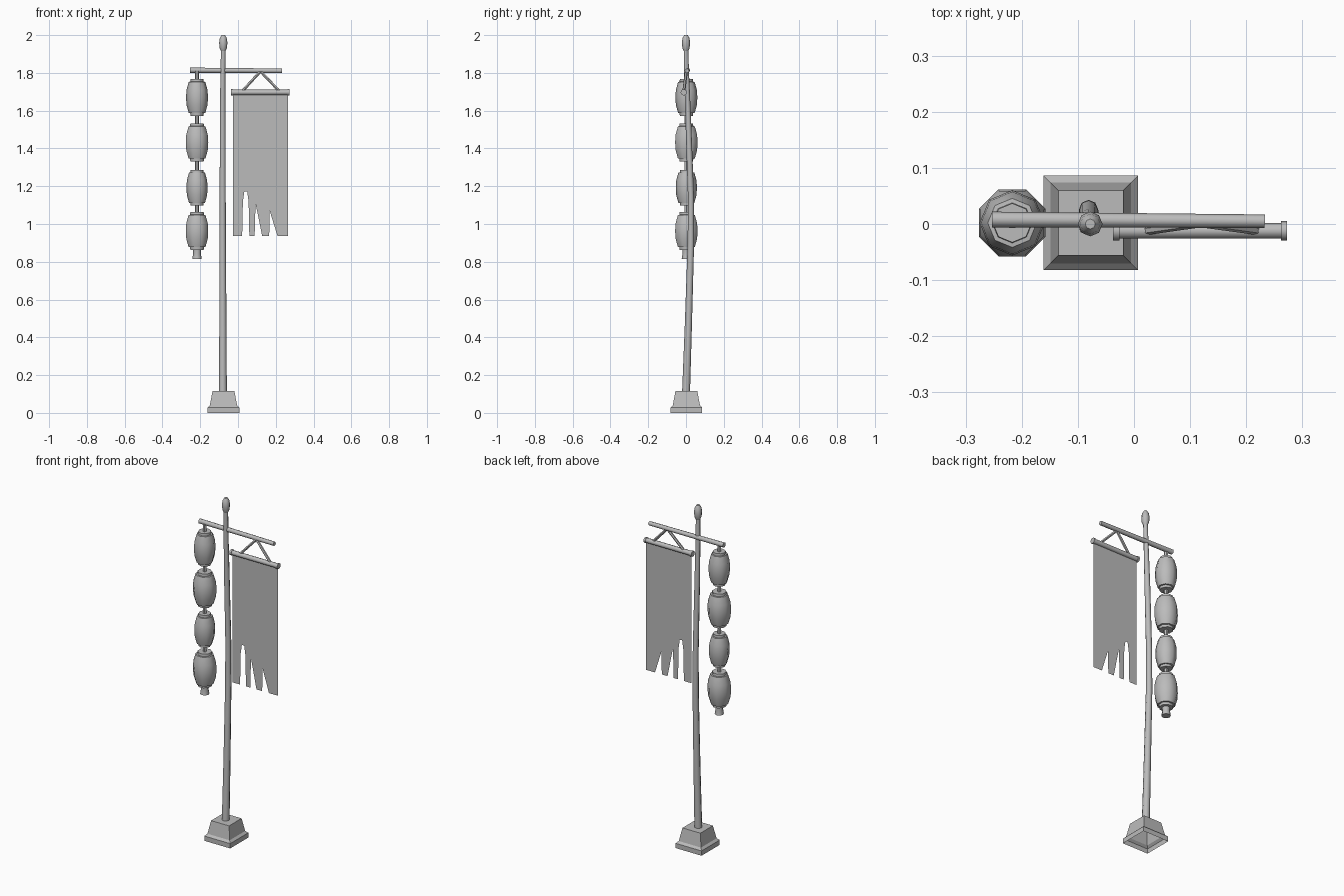
import bpy, bmesh, math
from mathutils import Vector

cube = bpy.data.objects.get("Cube")
if cube:
    bpy.data.objects.remove(cube, do_unlink=True)

GREY = (0.5, 0.5, 0.5, 1)
grey = bpy.data.materials.new("plain grey")
grey.use_nodes = True
grey.diffuse_color = GREY
grey.node_tree.nodes["Principled BSDF"].inputs["Base Color"].default_value = GREY


def finish(bm, name, angle=35):
    """Turn a bmesh into a named, shaded object."""
    mesh = bpy.data.meshes.new(name)
    bm.to_mesh(mesh)
    bm.free()
    mesh.materials.append(grey)
    obj = bpy.data.objects.new(name, mesh)
    bpy.context.collection.objects.link(obj)
    bpy.ops.object.select_all(action='DESELECT')
    obj.select_set(True)
    bpy.context.view_layer.objects.active = obj
    bpy.ops.object.shade_smooth_by_angle(angle=math.radians(angle))
    return obj


def tube(name, path, sides=8, turn=0.0, caps=(True, True), angle=50):
    """Loft rings along a straight-ish path of (x, y, z, radius)."""
    bm = bmesh.new()
    axis = (Vector(path[-1][:3]) - Vector(path[0][:3])).normalized()
    rot = axis.to_track_quat('Z', 'Y')
    rings = []
    for x, y, z, r in path:
        ring = []
        for i in range(sides):
            a = turn + math.tau * i / sides
            offset = rot @ Vector((r * math.cos(a), r * math.sin(a), 0))
            ring.append(bm.verts.new(Vector((x, y, z)) + offset))
        rings.append(ring)
    for low, high in zip(rings, rings[1:]):
        for i in range(sides):
            j = (i + 1) % sides
            bm.faces.new((low[i], low[j], high[j], high[i]))
    if caps[0]:
        bm.faces.new(rings[0][::-1])
    if caps[1]:
        bm.faces.new(rings[-1])
    return finish(bm, name, angle)


# Square hollow foot, open underneath
PX = -0.077
D = math.sqrt(2)
foot = [(0, 0.084), (0.028, 0.084), (0.04, 0.072), (0.115, 0.058)]
tube("base", [(PX, 0.002, z, w * D) for z, w in foot], 4, math.pi / 4,
     (False, True), 25)

# Gently bowed pole with a bud finial
tube("pole", [(-0.08, 0, 0.1, 0.021), (-0.08, 0.012, 0.45, 0.019),
              (-0.081, 0.026, 0.9, 0.017), (-0.081, 0.026, 1.15, 0.016),
              (-0.081, 0.012, 1.55, 0.015), (-0.08, 0.003, 1.8, 0.013),
              (-0.078, 0, 1.93, 0.012)])
bud = [(1.915, 0.012), (1.93, 0.019), (1.96, 0.022), (1.985, 0.018), (2.0, 0.009)]
tube("finial", [(-0.078, 0, z, r) for z, r in bud])

# Crossbar
tube("crossbar", [(-0.253, 0.008, 1.814, 0.014), (0.233, 0.005, 1.811, 0.012)])

# Lantern string
LX, LY = -0.217, 0.002
tube("lantern_cord", [(LX, LY, 0.85, 0.011), (LX, LY, 1.81, 0.011)], 6)
shape = [(-1, 0.62), (-0.86, 0.64), (-0.85, 0.78), (-0.42, 0.99), (0, 1.04),
         (0.42, 0.99), (0.85, 0.78), (0.86, 0.64), (1, 0.62)]
lanterns = [(1.67, 0.097, 0.056), (1.432, 0.1, 0.062),
            (1.192, 0.095, 0.054), (0.963, 0.1, 0.062)]
for i, (z, half, radius) in enumerate(lanterns):
    tube(f"lantern_{i + 1}", [(LX, LY, z + h * half, r * radius) for h, r in shape],
         8, i * math.pi / 8)
tube("lantern_tassel", [(LX, LY, 0.815, 0.025), (LX, LY, 0.845, 0.02),
                        (LX, LY, 0.87, 0.022)])

# Banner rod with end knobs, hung from two ties
BY, RZ = -0.012, 1.697
tube("banner_rod", [(-0.035, BY, RZ, 0.014), (0.27, BY, RZ, 0.014)])
for side, x in (("right", -0.037), ("left", 0.262)):
    tube(f"rod_knob_{side}", [(x, BY, RZ, 0.017), (x + 0.011, BY, RZ, 0.017)])
for side, x in (("right", 0.02), ("left", 0.222)):
    tube(f"banner_tie_{side}", [(x, BY, 1.70, 0.008), (0.119, 0.002, 1.808, 0.008)], 6)

# Cloth with three round-topped slits
outline = [(-0.027, RZ), (-0.027, 0.937)]
for centre, half, top in ((0.041, 0.019, 1.18), (0.108, 0.02, 1.185), (0.187, 0.022, 1.185)):
    outline.append((centre - half, 0.937))
    for k in range(7):
        a = math.pi * (1 - k / 6)
        outline.append((centre + 0.8 * half * math.cos(a), top - 0.06 + 0.06 * math.sin(a)))
    outline.append((centre + half, 0.937))
outline += [(0.266, 0.937), (0.266, RZ)]
bm = bmesh.new()
bm.faces.new([bm.verts.new((x, BY, z)) for x, z in outline])
bmesh.ops.triangulate(bm, faces=bm.faces[:])
finish(bm, "banner_cloth")
